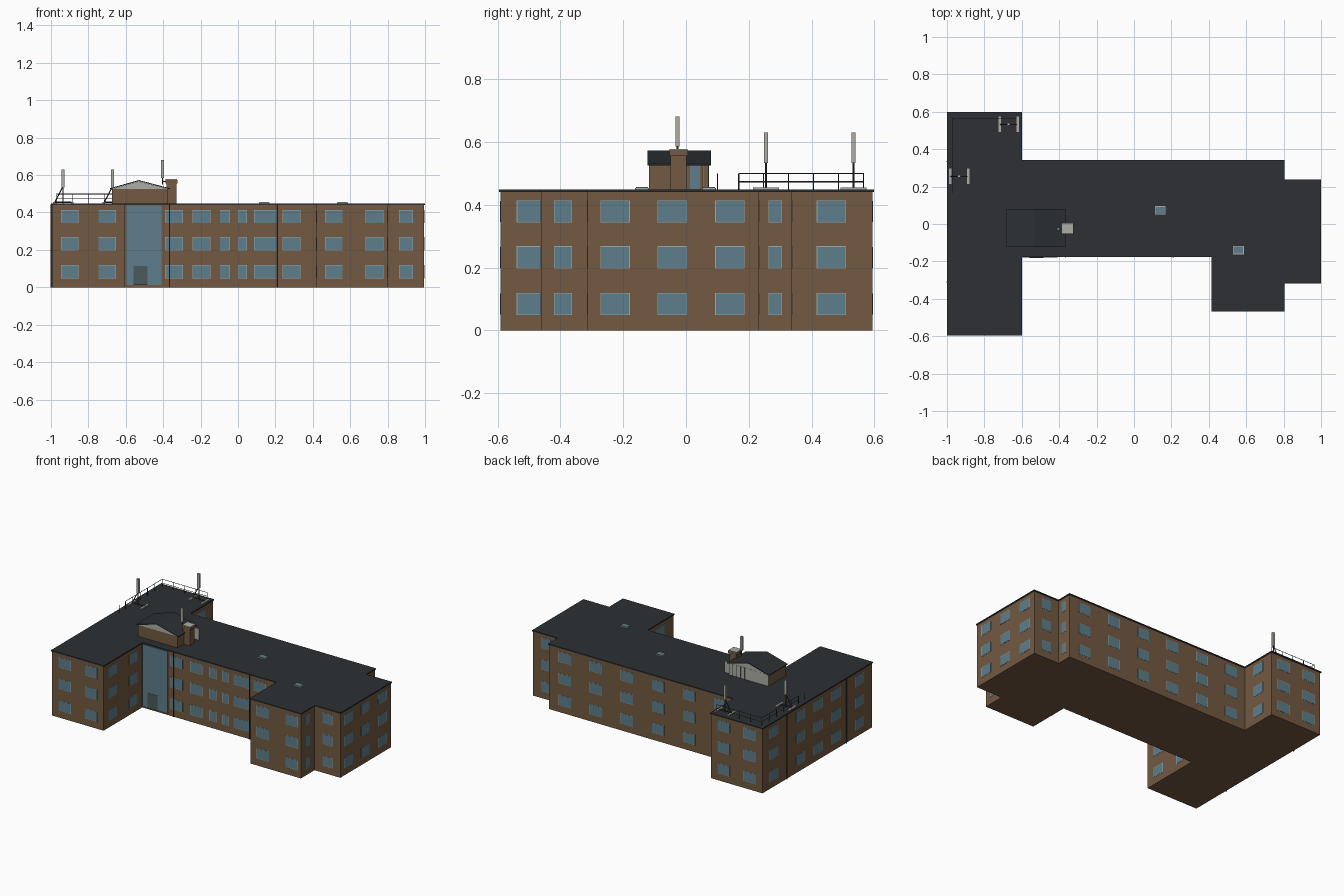
import bpy, bmesh, math
from mathutils import Vector, Matrix

if "Cube" in bpy.data.objects:
    bpy.data.objects.remove(bpy.data.objects["Cube"])

def mat(name, c):
    m = bpy.data.materials.new(name)
    m.diffuse_color = (*c, 1)
    m.use_nodes = True
    m.node_tree.nodes["Principled BSDF"].inputs["Base Color"].default_value = m.diffuse_color
    return m

BRICK = mat("brick", (0.17, 0.10, 0.053))
ROOF = mat("roof", (0.026, 0.030, 0.033))
GLASS = mat("glass", (0.11, 0.21, 0.26))
DOOR = mat("door_glass", (0.07, 0.10, 0.105))
PALE = mat("pale", (0.42, 0.42, 0.38))
DARK = mat("dark_metal", (0.04, 0.04, 0.04))
FRAME = mat("frame", (0.30, 0.42, 0.44))

def finish(name, bm, material):
    bmesh.ops.recalc_face_normals(bm, faces=bm.faces)
    me = bpy.data.meshes.new(name)
    bm.to_mesh(me)
    bm.free()
    ob = bpy.data.objects.new(name, me)
    me.materials.append(material)
    bpy.context.collection.objects.link(ob)
    return ob

def add_box(bm, x0, x1, y0, y1, z0, z1):
    m = Matrix.Translation(((x0+x1)/2, (y0+y1)/2, (z0+z1)/2)) @ Matrix.Diagonal((x1-x0, y1-y0, z1-z0, 1))
    bmesh.ops.create_cube(bm, size=1, matrix=m)

def boxes(name, material, items):
    bm = bmesh.new()
    for b in items:
        add_box(bm, *b)
    return finish(name, bm, material)

def add_rod(bm, a, b, r=0.002, seg=6):
    a, b = Vector(a), Vector(b)
    d = b - a
    m = Matrix.Translation((a+b)/2) @ d.to_track_quat('Z', 'Y').to_matrix().to_4x4()
    bmesh.ops.create_cone(bm, cap_ends=True, segments=seg, radius1=r, radius2=r, depth=d.length, matrix=m)

def rods(name, material, items, r=0.002):
    bm = bmesh.new()
    for a, b in items:
        add_rod(bm, a, b, r)
    return finish(name, bm, material)

def prism(name, material, pts, vec):
    bm = bmesh.new()
    f = bm.faces.new([bm.verts.new(p) for p in pts])
    r = bmesh.ops.extrude_face_region(bm, geom=[f])
    bmesh.ops.translate(bm, vec=vec, verts=[v for v in r["geom"] if isinstance(v, bmesh.types.BMVert)])
    return finish(name, bm, material)

# Footprint, counter-clockwise
foot = [(-.995, -.59), (-.605, -.59), (-.605, -.172), (.42, -.172), (.42, -.462), (.8, -.462), (.8, -.314),
        (.995, -.314), (.995, .233), (.8, .233), (.8, .338), (-.605, .338), (-.605, .593), (-.995, .593)]

def outset(pts, d):
    out = []
    for i, p in enumerate(pts):
        a, b, c = Vector(pts[i-1]), Vector(p), Vector(pts[(i+1) % len(pts)])
        u, v = (b-a).normalized(), (c-b).normalized()
        out.append(b + d*Vector((u.y, -u.x)) + d*Vector((v.y, -v.x)))
    return out

# Main walls and thin roof slab
prism("brick_walls", BRICK, [(x, y, 0) for x, y in foot], (0, 0, .441))
prism("flat_roof", ROOF, [(p.x, p.y, .440) for p in outset(foot, .005)], (0, 0, .008))

# Windows: (facing, wall position, [(centre along wall, width)])
W = .09
walls = [
    ("-y", -.59, [(-.9, W), (-.7, W)]),
    ("-y", -.172, [(-.342, W), (-.195, W), (-.07, .05), (.024, .043), (.147, .118), (.286, W)]),
    ("-y", -.462, [(.513, W), (.73, W)]),
    ("-y", -.314, [(.898, .07)]),
    ("+x", -.605, [(-.492, W), (-.27, W), (.463, W)]),
    ("+x", .8, [(-.392, .054), (.284, .04)]),
    ("+x", .995, [(-.226, W), (-.044, W), (.14, W)]),
    ("+y", .338, [(.68 - .235*i, W) for i in range(6)]),
    ("+y", .593, [(-.9, W), (-.7, W)]),
    ("+y", .233, [(.898, .07)]),
    ("-x", -.995, [(.47, W), (.19, W), (-.005, W), (-.2, W), (-.455, W)]),
    ("-x", .42, [(-.32, W)]),
]
panes, frames = [], []
for face, pos, cols in walls:
    s = 1 if face[0] == "+" else -1
    for c, w in cols:
        for z in (.05, .199, .345):
            for lst, grow, t in ((frames, .002, .001), (panes, 0, .0018)):
                lo, hi = sorted((pos - s*.004, pos + s*t))
                a, b = c - w/2 - grow, c + w/2 + grow
                zz = (z - grow, z + .067 + grow)
                lst.append((a, b, lo, hi, *zz) if face[1] == "y" else (lo, hi, a, b, *zz))
boxes("window_frames", FRAME, frames)
boxes("window_panes", GLASS, panes)

# Glazed stairwell and entrance door
boxes("stairwell_glazing", GLASS, [(-.597, -.409, -.18, -.168, .012, .438)])
boxes("entrance_door", DOOR, [(-.56, -.483, -.182, -.17, .012, .115)])

# Downpipes
pipes = [(-.366, -.176), (.21, -.176), (-.999, .335), (-.999, -.31)]
rods("downpipes", DARK, [((x, y, 0), (x, y, .442)) for x, y in pipes], .004)

# Rooftop plant room: brick base, pale gable ends, pitched roof with a flattened crown
X0, X1, Y0, Y1 = -.675, -.375, -.118, .07
boxes("plant_room_walls", BRICK, [(X0, X1, Y0, Y1, .44, .528)])
prism("plant_room_gable", PALE, [(X0, Y0-.001, .526), (X1, Y0-.001, .526), (-.53, Y0-.001, .567)], (0, Y1-Y0+.002, 0))
prism("plant_room_roof", ROOF,
      [(X0-.009, Y0-.005, .525), (-.53, Y0-.005, .568), (X1+.009, Y0-.005, .525),
       (X1+.009, Y0-.005, .530), (-.53, Y0-.005, .573), (X0-.009, Y0-.005, .530)], (0, Y1-Y0+.015, 0))
boxes("plant_room_back_cladding", PALE, [(X0, X1, Y1-.002, Y1+.002, .448, .528)])
boxes("cladding_joints", DARK, [(X0+.03*i-.0007, X0+.03*i+.0007, Y1, Y1+.0028, .448, .528) for i in range(1, 10)])
boxes("plant_room_window", GLASS, [(X1-.002, X1+.003, .012, .045, .45, .525)])
boxes("plant_room_door", PALE, [(X1, X1+.045, .052, .057, .448, .525)])

# Chimney
boxes("chimney_stack", BRICK, [(-.382, -.33, -.05, .002, .44, .56), (-.388, -.324, -.053, .006, .555, .574)])
boxes("chimney_cap", PALE, [(-.387, -.325, -.052, .005, .574, .578)])

# Antennas: pale panel on a pole, braced to ballast pads
def antenna(name, x, y, z0, z1):
    boxes(name + "_panel", PALE, [(x-.008, x+.008, y-.006, y+.006, z0, z1)])

antenna("chimney_antenna", -.403, -.027, .585, .68)
rods("chimney_antenna_pole", DARK, [((-.403, -.027, .55), (-.403, -.027, .67)),
                                    ((-.403, -.027, .565), (-.38, -.027, .565))], .003)
for i, (x, y) in enumerate([(-.935, .255), (-.67, .533)]):
    n = "roof_antenna_%d" % (i+1)
    antenna(n, x, y, .533, .63)
    rods(n + "_pole", DARK, [((x, y, .448), (x, y, .62)), ((x-.045, y, .455), (x+.045, y, .455)),
                             ((x-.045, y, .455), (x, y, .54))], .003)
    boxes(n + "_pads", PALE, [(x+d-.007, x+d+.007, y-.041, y+.041, .447, .455) for d in (-.048, .048)])

# Guard rail along the north-west corner of the roof
RX, RY = -.97, .565
rail = []
for z in (.473, .499):
    rail += [((RX, .168, z), (RX, RY, z)), ((RX, RY, z), (-.63, RY, z))]
for i in range(6):
    y = .168 + (RY-.168)*i/5
    rail.append(((RX, y, .446), (RX, y, .499)))
for i in range(1, 5):
    x = RX + .085*i
    rail.append(((x, RY, .446), (x, RY, .499)))
rail.append(((RX, .1, .446), (RX, .1, .499)))
rods("guard_rail", DARK, rail, .0017)

# Skylights
for n, (x, y) in enumerate([(.14, .073), (.558, -.14)]):
    boxes("skylight_kerb_%d" % (n+1), PALE, [(x-.029, x+.029, y-.022, y+.022, .445, .453)])
    boxes("skylight_glass_%d" % (n+1), GLASS, [(x-.026, x+.026, y-.019, y+.019, .452, .456)])
